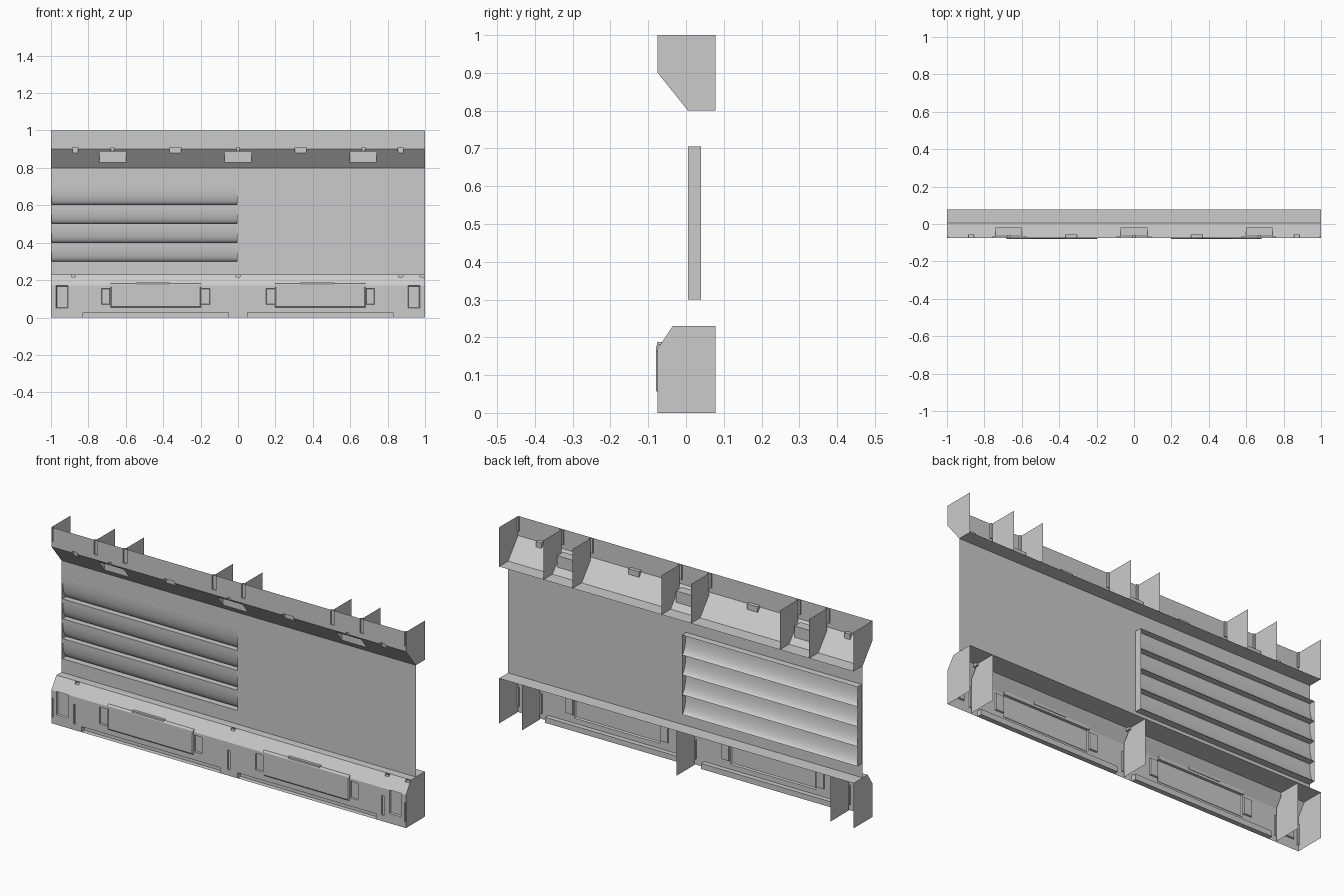
import bpy, bmesh, math
from mathutils import Vector

if "Cube" in bpy.data.objects:
    bpy.data.objects.remove(bpy.data.objects["Cube"])

BACK = 0.078


def face(bm, pts, toward):
    """Add a polygon whose normal looks along 'toward'."""
    f = bm.faces.new([bm.verts.new(p) for p in pts])
    f.normal_update()
    if f.normal.dot(Vector(toward)) < 0:
        f.normal_flip()


def finish(name, bm, smooth=False):
    bmesh.ops.remove_doubles(bm, verts=bm.verts, dist=0.00005)
    me = bpy.data.meshes.new(name)
    bm.to_mesh(me)
    bm.free()
    ob = bpy.data.objects.new(name, me)
    bpy.context.collection.objects.link(ob)
    if smooth:
        bpy.context.view_layer.objects.active = ob
        ob.select_set(True)
        bpy.ops.object.shade_smooth_by_angle(angle=math.radians(35))
        ob.select_set(False)
    return ob


def y_at(profile, z):
    for (ya, za), (yb, zb) in zip(profile, profile[1:]):
        if za - 1e-6 <= z <= zb + 1e-6:
            return ya + (yb - ya) * (z - za) / (zb - za)


def sheet(name, profile, pockets):
    """Skin of a (y, z) profile, with pockets (x0, x1, z0, z1, y, inset) pushed in or out."""
    bm = bmesh.new()
    xs = sorted({-1, 1} | {v for p in pockets for v in p[:2]})
    zs = sorted({z for _, z in profile} | {v for p in pockets for v in p[2:4]})
    Y = lambda z: y_at(profile, z)
    for xa, xb in zip(xs, xs[1:]):
        for za, zb in zip(zs, zs[1:]):
            cx, cz = (xa + xb) / 2, (za + zb) / 2
            if any(p[0] < cx < p[1] and p[2] < cz < p[3] for p in pockets):
                continue
            face(bm, [(xa, Y(za), za), (xb, Y(za), za), (xb, Y(zb), zb), (xa, Y(zb), zb)], (0, -1, 0))
    for x0, x1, z0, z1, yb, i in pockets:
        if yb is None:
            continue
        s = 1 if yb > Y((z0 + z1) / 2) else -1
        a, b, c, d = x0 + i, x1 - i, z0 + i, z1 - i
        face(bm, [(a, yb, c), (b, yb, c), (b, yb, d), (a, yb, d)], (0, -1, 0))
        # floor and ceiling of the pocket
        for zo, zi, n in ((z0, c, 1), (z1, d, -1)):
            if abs(Y(zo) - yb) > 0.0005:
                face(bm, [(x0, Y(zo), zo), (x1, Y(zo), zo), (b, yb, zi), (a, yb, zi)], (0, 0, n * s))
        # side walls follow the profile
        line = [z0] + [z for _, z in profile if z0 < z < z1] + [z1]
        for xo, xi, n in ((x0, a, 1), (x1, b, -1)):
            pts = [(xo, Y(z), z) for z in line]
            if abs(Y(z1) - yb) > 0.0005:
                pts.append((xi, yb, d))
            if abs(Y(z0) - yb) > 0.0005:
                pts.append((xi, yb, c))
            face(bm, pts, (n * s, 0, 0))
    return finish(name, bm)


def plates(name, outline, xs):
    """Thin rib plates with a (y, z) outline."""
    bm = bmesh.new()
    for x in xs:
        face(bm, [(x, y, z) for y, z in outline], (1 if x > 0 else -1, 0, 0))
    return finish(name, bm)


def slots(xs, half, z0, z1, y, inset=0.0):
    return [(max(-1, x - half), min(1, x + half), z0, z1, y, inset) for x in xs]


# Upper cornice skin with rib slots and fixture recesses
up_ribs = [-0.75, -0.585, -0.083, 0.083, 0.585, 0.75]
upper = [(0.005, 0.8), (-0.075, 0.9), (-0.075, 1.0)]
pk = slots(up_ribs, 0.01, 0.925, 1.0, -0.067)
pk += slots([-1, 1], 0.008, 0.925, 1.0, -0.067)
pk += slots([-0.67, 0, 0.67], 0.071, 0.83, 0.888, -0.019)
pk += slots([-0.67, 0, 0.67], 0.008, 0.89, 0.908, -0.06)
pk += slots([-0.335, 0.335], 0.03, 0.88, 0.908, -0.056)
pk += slots([-0.87, 0.87], 0.015, 0.88, 0.908, -0.056)
sheet("upper_cornice", upper, pk)
plates("upper_end_plates", upper + [(BACK, 1.0), (BACK, 0.8)], [-1, 1])
plates("upper_ribs", [(0.005, 0.8), (-0.067, 0.89), (-0.067, 1), (BACK, 1), (BACK, 0.8)], up_ribs)

# Lower plinth skin with toe recess, rib slots, side pockets and raised panels
lower = [(-0.075, 0.0), (-0.075, 0.17), (-0.035, 0.23)]
low_ribs = [-0.87, 0, 0.87]
notches = [-0.88, 0, 0.87, 0.985]
pk = slots(low_ribs, 0.007, 0.03, 0.13, -0.067)
pk += slots([-1, 1], 0.008, 0.03, 0.13, -0.067)
pk += slots([-0.94, 0.94], 0.032, 0.05, 0.17, -0.067, 0.003)
pk += slots([-0.44, 0.44], 0.39, 0.0, 0.028, -0.05)
pk += slots(notches, 0.011, 0.217, 0.23, -0.02)
pk += slots([-0.44, 0.44], 0.242, 0.054, 0.17, -0.08, 0.006)
for c in (-0.44, 0.44):
    pk += slots([c - 0.267, c + 0.267], 0.023, 0.07, 0.155, -0.067, 0.002)
sheet("lower_plinth", lower, pk)
plates("lower_end_plates", lower + [(BACK, 0.23), (BACK, 0.0)], [-1, 1])
plates("lower_ribs", [(-0.067, 0), (-0.067, 0.17), (-0.033, 0.22), (-0.02, 0.23),
                      (BACK, 0.23), (BACK, 0)], low_ribs)

# Horizontal ledges behind the cornice and on top of the plinth
bm = bmesh.new()
rect = lambda x0, x1, y0, y1, z, n: face(
    bm, [(x0, y0, z), (x1, y0, z), (x1, y1, z), (x0, y1, z)], (0, 0, n))
rect(-1, 1, 0.005, BACK, 0.8, -1)
rect(-1, 1, -0.02, BACK, 0.23, 1)
edges = [-1] + [v for x in notches for v in (x - 0.011, min(1, x + 0.011))] + [1]
for x0, x1 in zip(edges[::2], edges[1::2]):
    rect(x0, x1, -0.035, -0.02, 0.23, 1)
for x in notches:
    rect(x - 0.011, x + 0.011, -0.027, -0.02, 0.217, 1)
finish("ledges", bm)

# Rounded upper lip of each raised panel, with its small tab
for side, c in (("left", -0.44), ("right", 0.44)):
    for part, w, z0, z1, y0, y1 in (("lip", 0.242, 0.164, 0.181, -0.08, -0.066),
                                    ("tab", 0.09, 0.176, 0.187, -0.077, -0.063)):
        bm = bmesh.new()
        bmesh.ops.create_cube(bm, size=1)
        off = 0.015 if part == "tab" else 0
        for v in bm.verts:
            v.co = (c - off + v.co.x * 2 * w, (y0 + y1) / 2 + v.co.y * (y1 - y0),
                    (z0 + z1) / 2 + v.co.z * (z1 - z0))
        if part == "lip":
            rim = [e for e in bm.edges if all(v.co.y < -0.079 and v.co.z > 0.18 for v in e.verts)]
            bmesh.ops.bevel(bm, geom=rim, offset=0.008, segments=3, profile=0.5, affect='EDGES')
        finish(side + "_panel_" + part, bm)

# Flat wall with the vent opening
XL, XR, WY, VB = -0.995, -0.005, 0.005, 0.04
sheet("wall", [(WY, 0.23), (WY, 0.8)], [(XL, XR, 0.3, 0.705, None, 0)])

# Vent frame
bm = bmesh.new()
for x, n in ((XL, 1), (XR, -1)):
    face(bm, [(x, WY, 0.3), (x, VB, 0.3), (x, VB, 0.705), (x, WY, 0.705)], (n, 0, 0))
for z, n in ((0.3, 1), (0.705, -1)):
    face(bm, [(XL, WY, z), (XR, WY, z), (XR, VB, z), (XL, VB, z)], (0, 0, n))
finish("vent_frame", bm)

# Curved vent slats
bm = bmesh.new()
pitch, steps = 0.405 / 4, 8
for k in range(4):
    top = 0.705 - k * pitch
    arc = []
    for i in range(steps + 1):
        t = math.pi / 2 * i / steps
        arc.append((VB - (VB - WY - 0.003) * math.cos(t), top - pitch * math.sin(t)))
    # flip so the slat leans back toward its lower edge
    for (ya, za), (yb, zb) in zip(arc, arc[1:]):
        face(bm, [(XL, ya, za), (XR, ya, za), (XR, yb, zb), (XL, yb, zb)], (0, -1, -0.3))
    if k:
        face(bm, [(XL, WY + 0.003, top), (XR, WY + 0.003, top), (XR, VB, top), (XL, VB, top)], (0, 0, 1))
finish("vent_slats", bm, smooth=True)
